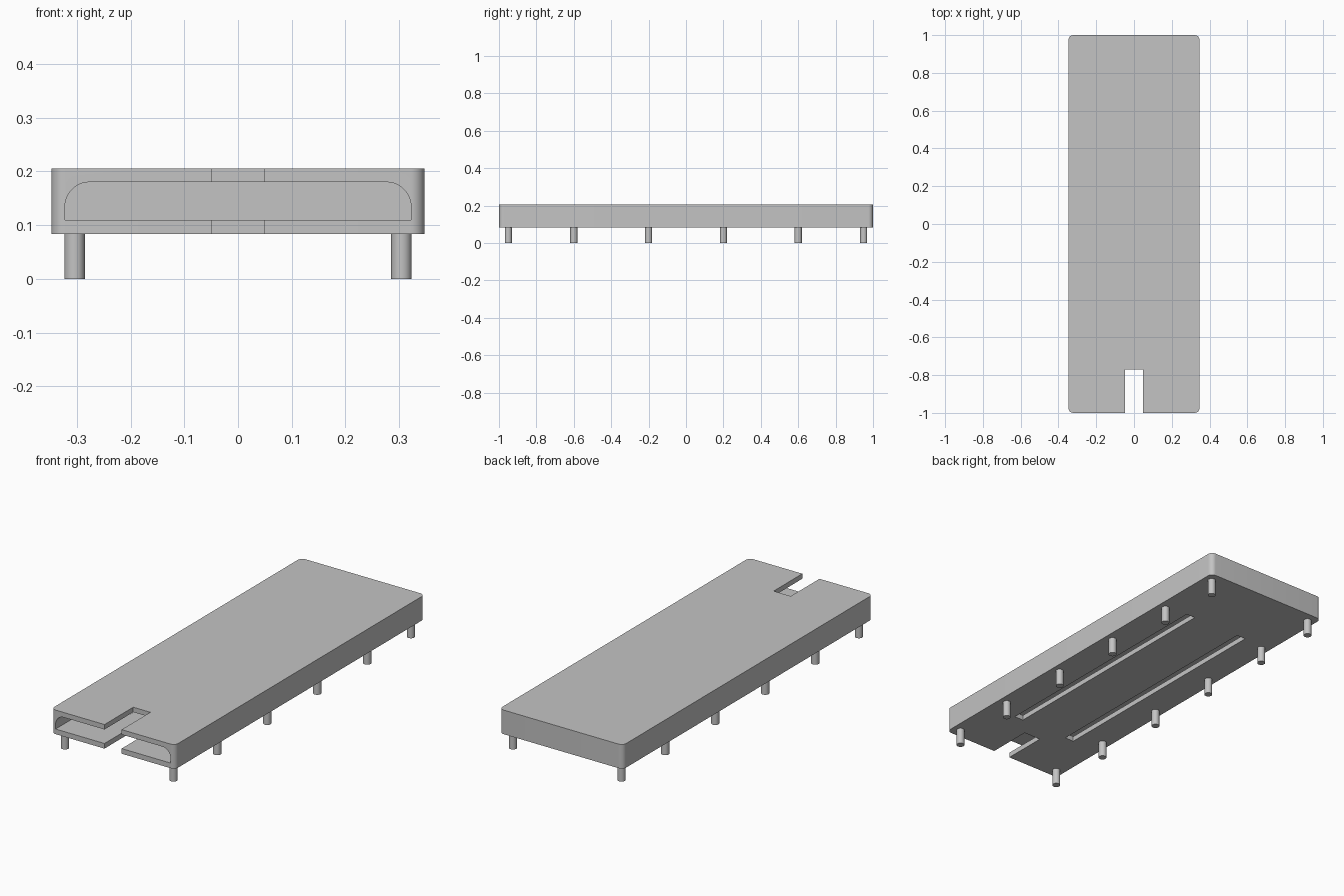
import bpy, bmesh, math
from mathutils import Matrix, Vector

default = bpy.data.objects.get("Cube")
if default:
    bpy.data.objects.remove(default, do_unlink=True)

grey = bpy.data.materials.new("plain_grey")
grey.use_nodes = True
COLOUR = (0.55, 0.55, 0.55, 1)
grey.diffuse_color = COLOUR
grey.node_tree.nodes["Principled BSDF"].inputs["Base Color"].default_value = COLOUR

HALF_W, BOTTOM, TOP = 0.347, 0.083, 0.205
WALL = 0.025


def rounded_rect(x, low, high, r_low, r_high, steps=10):
    """Outline of a rectangle, with separate radii for its low and high corners."""
    points = []
    corners = [(x, high, r_high, 0), (-x, high, r_high, 90),
               (-x, low, r_low, 180), (x, low, r_low, 270)]
    for cx, cy, r, start in corners:
        if r == 0:
            points.append((cx, cy))
            continue
        mx, my = cx - math.copysign(r, cx), cy + (r if cy == low else -r)
        for i in range(steps + 1):
            a = math.radians(start + 90 * i / steps)
            points.append((mx + r * math.cos(a), my + r * math.sin(a)))
    return points


def prism(name, outline, start, end, along_y=False):
    """Extrude an outline along z, or along y when it lies in the xz plane."""
    bm = bmesh.new()
    if along_y:
        verts = [bm.verts.new((x, start, z)) for x, z in outline]
        step = Vector((0, end - start, 0))
    else:
        verts = [bm.verts.new((x, y, start)) for x, y in outline]
        step = Vector((0, 0, end - start))
    face = bm.faces.new(verts)
    result = bmesh.ops.extrude_face_region(bm, geom=[face])
    moved = [g for g in result["geom"] if isinstance(g, bmesh.types.BMVert)]
    bmesh.ops.translate(bm, verts=moved, vec=step)
    bmesh.ops.recalc_face_normals(bm, faces=bm.faces)
    return add_object(name, bm)


def add_object(name, bm):
    mesh = bpy.data.meshes.new(name)
    bm.to_mesh(mesh)
    bm.free()
    mesh.materials.append(grey)
    obj = bpy.data.objects.new(name, mesh)
    bpy.context.collection.objects.link(obj)
    return obj


def select_only(obj):
    bpy.ops.object.select_all(action="DESELECT")
    obj.select_set(True)
    bpy.context.view_layer.objects.active = obj


def cut(target, cutter):
    cutter.hide_render = True
    mod = target.modifiers.new("cut", "BOOLEAN")
    mod.operation, mod.solver, mod.object = "DIFFERENCE", "EXACT", cutter
    select_only(target)
    bpy.ops.object.modifier_apply(modifier=mod.name)
    bpy.data.objects.remove(cutter, do_unlink=True)


def smooth(obj):
    select_only(obj)
    bpy.ops.object.shade_smooth_by_angle(angle=math.radians(30))


# Outer sleeve with rounded upright edges
sleeve = prism("sleeve", rounded_rect(HALF_W, -1, 1, 0.026, 0.026), BOTTOM, TOP)

# Pocket open at the front, round in its upper corners
cut(sleeve, prism("pocket_cutter", rounded_rect(HALF_W - WALL, 0.109, 0.18, 0, 0.046),
                  -1.1, 1 - WALL, along_y=True))

# Notch through the roof and floor at the front
cut(sleeve, prism("notch_cutter", rounded_rect(0.048, -1.1, -0.77, 0, 0), 0, 0.3))

# Two long slots through the floor
for side in (-1, 1):
    outline = [(x + side * 0.16, y) for x, y in rounded_rect(0.025, -0.68, 0.62, 0, 0)]
    cut(sleeve, prism("slot_cutter", outline, 0.05, 0.14))
smooth(sleeve)

# Round feet along both long sides
for side, label in ((1, "left"), (-1, "right")):
    for number, y in enumerate((-0.95, -0.6, -0.2, 0.2, 0.6, 0.95), 1):
        bm = bmesh.new()
        bmesh.ops.create_cone(bm, cap_ends=True, segments=32, radius1=0.019,
                              radius2=0.019, depth=BOTTOM,
                              matrix=Matrix.Translation((side * 0.304, y, BOTTOM / 2)))
        smooth(add_object(f"{label}_foot_{number}", bm))
